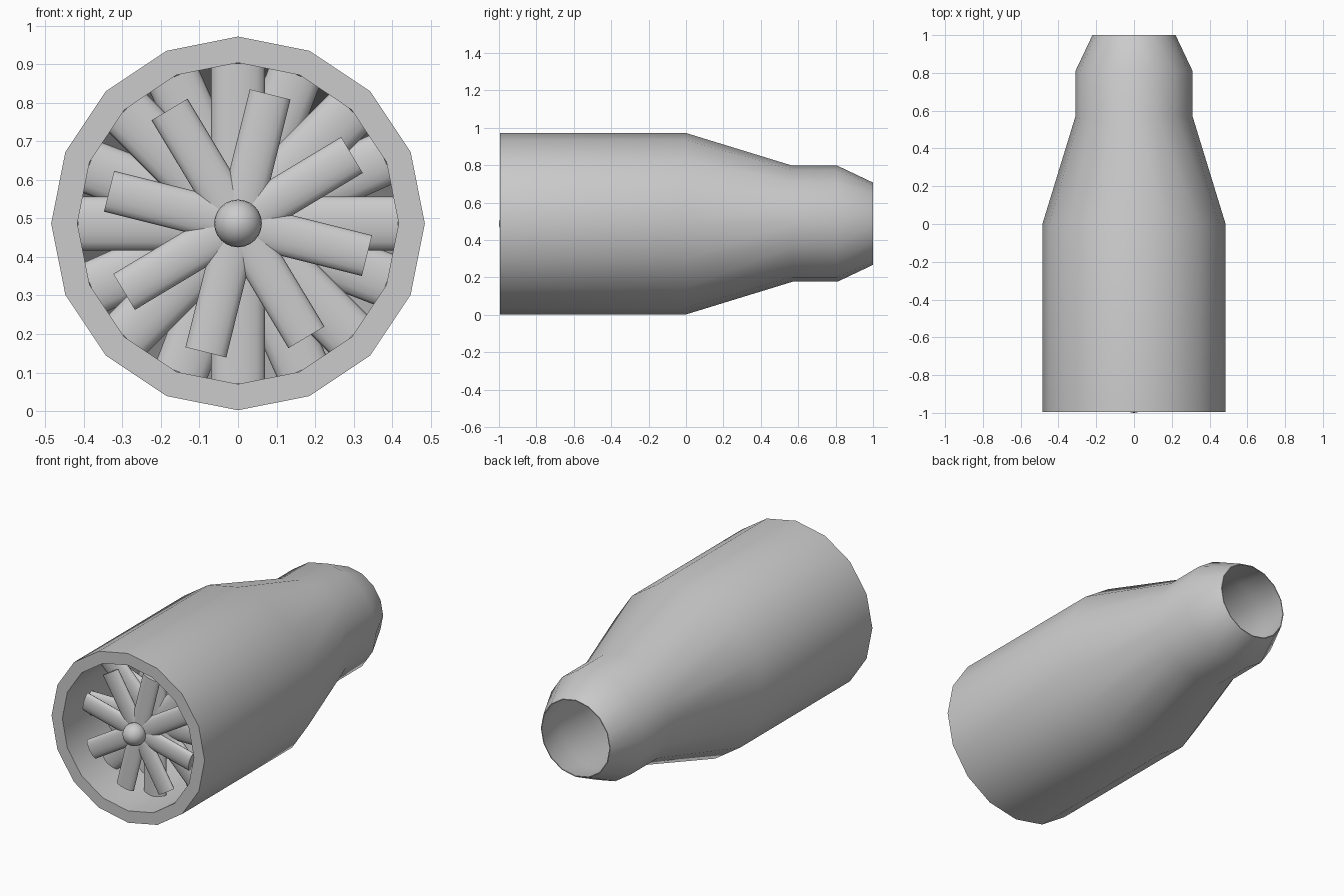
import bpy, bmesh, math
from mathutils import Matrix

if "Cube" in bpy.data.objects:
    bpy.data.objects.remove(bpy.data.objects["Cube"])

AXIS_Z = 0.487
SIDES = 16

metal = bpy.data.materials.new("grey_metal")
metal.use_nodes = True
metal.diffuse_color = (0.6, 0.6, 0.6, 1)
metal.node_tree.nodes["Principled BSDF"].inputs["Base Color"].default_value = (0.6, 0.6, 0.6, 1)


def finish(bm, name, angle=30):
    """Turn a bmesh into a smooth-shaded object."""
    bmesh.ops.recalc_face_normals(bm, faces=bm.faces)
    mesh = bpy.data.meshes.new(name)
    bm.to_mesh(mesh)
    bm.free()
    mesh.materials.append(metal)
    obj = bpy.data.objects.new(name, mesh)
    bpy.context.collection.objects.link(obj)
    bpy.ops.object.select_all(action='DESELECT')
    obj.select_set(True)
    bpy.context.view_layer.objects.active = obj
    bpy.ops.object.shade_smooth_by_angle(angle=math.radians(angle))
    return obj


def revolve(name, profile, closed, sides=SIDES):
    """Spin a (y, radius) profile around the long axis."""
    bm = bmesh.new()
    rings = []
    for y, r in profile:
        if r == 0:
            rings.append([bm.verts.new((0, y, AXIS_Z))] * sides)
            continue
        turns = [math.tau * i / sides for i in range(sides)]
        rings.append([bm.verts.new((r * math.cos(t), y, AXIS_Z + r * math.sin(t)))
                      for t in turns])
    pairs = list(zip(rings, rings[1:]))
    if closed:
        pairs.append((rings[-1], rings[0]))
    for a, b in pairs:
        for i in range(sides):
            j = (i + 1) % sides
            corners = list(dict.fromkeys((a[i], a[j], b[j], b[i])))
            bm.faces.new(corners)
    return finish(bm, name)


def fan(name, y, radius, width, offset, count=8):
    """Ring of flattened round blades reaching out from the shaft."""
    bm = bmesh.new()
    root = 0.03
    length = radius - root
    for k in range(count):
        spin = math.radians(offset + 360 * k / count)
        place = (Matrix.Translation((0, y, AXIS_Z))
                 @ Matrix.Rotation(spin, 4, 'Y')
                 @ Matrix.Translation((0, 0, root + length / 2))
                 @ Matrix.Diagonal((1, 0.4, 1, 1)))
        bmesh.ops.create_cone(bm, cap_ends=True, segments=16, radius1=width / 2,
                              radius2=width / 2, depth=length, matrix=place)
    return finish(bm, name, 60)


# Outer casing: straight intake, taper, short neck and exhaust nozzle
outer = [(-0.995, 0.485), (0, 0.485), (0.57, 0.31), (0.81, 0.31), (1, 0.22)]
inner = [(1, 0.215), (0.8, 0.255), (0.55, 0.255), (0, 0.417), (-0.995, 0.417)]
revolve("casing", outer + inner, True)

# Round nose and central shaft
R = 0.062
arc = [math.pi * i / 12 for i in range(13)]
nose = [(-1 + R - R * math.cos(a), R * math.sin(a)) for a in arc]
nose[0], nose[-1] = (-1, 0), (-1 + 2 * R, 0)
revolve("nose", nose, False, 24)
revolve("shaft", [(-0.93, 0), (-0.93, 0.05), (0.43, 0.05), (0.43, 0)], False)

# Intake fan and the compressor stages behind it
stages = [
    ("intake_fan", -0.9, 0.345, 0.109, 14),
    ("compressor_front", -0.75, 0.415, 0.14, 0),
    ("compressor_second", -0.6, 0.415, 0.14, 21),
    ("compressor_third", -0.3, 0.4, 0.14, 0),
    ("compressor_rear", 0, 0.4, 0.14, 21),
    ("turbine_rear", 0.38, 0.28, 0.1, 10),
]
for stage in stages:
    fan(*stage)
